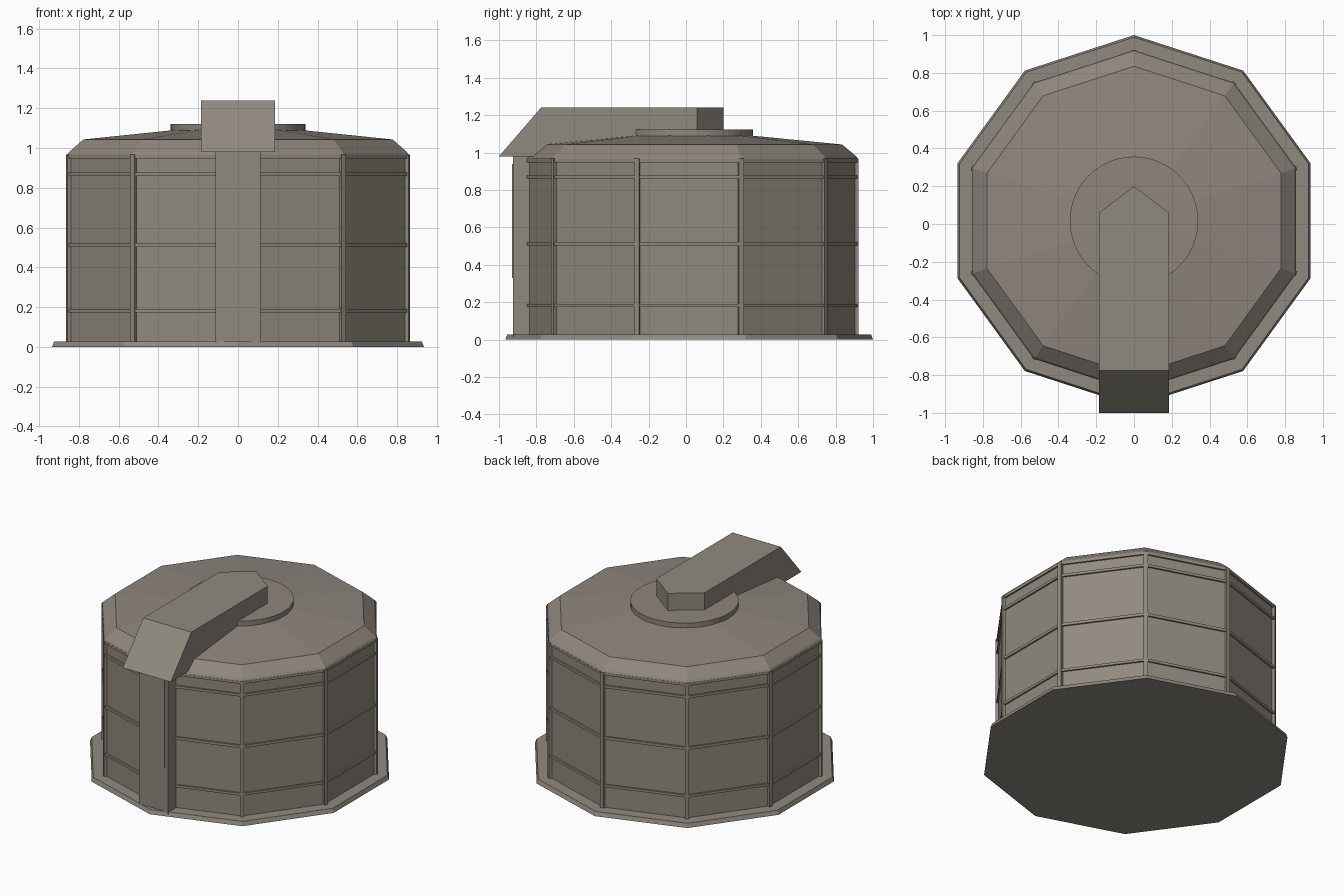
import bpy, bmesh, math

if "Cube" in bpy.data.objects:
    bpy.data.objects.remove(bpy.data.objects["Cube"])

CY = 0.017   # centre of the ten-sided tank


def material(name, rgb):
    m = bpy.data.materials.new(name)
    m.diffuse_color = (*rgb, 1)
    m.use_nodes = True
    m.node_tree.nodes["Principled BSDF"].inputs["Base Color"].default_value = m.diffuse_color
    return m


METAL = material("warm grey metal", (0.280, 0.254, 0.212))
ROOF = material("roof grey", (0.272, 0.240, 0.207))


def make(name, verts, faces, mat):
    me = bpy.data.meshes.new(name)
    me.from_pydata(verts, [], faces)
    bm = bmesh.new()
    bm.from_mesh(me)
    bmesh.ops.recalc_face_normals(bm, faces=bm.faces)
    bm.to_mesh(me)
    bm.free()
    me.materials.append(mat)
    ob = bpy.data.objects.new(name, me)
    bpy.context.collection.objects.link(ob)
    return ob


def lathe(name, profile, mat, n=10):
    """Capped n-sided solid from (radius, z) pairs, one corner on +y."""
    verts = [(r * math.sin(i * math.tau / n), CY + r * math.cos(i * math.tau / n), z)
             for r, z in profile for i in range(n)]
    faces = [(k * n + i, k * n + (i + 1) % n, (k + 1) * n + (i + 1) % n, (k + 1) * n + i)
             for k in range(len(profile) - 1) for i in range(n)]
    faces += [tuple(range(n)), tuple(range(len(verts) - n, len(verts)))]
    return make(name, verts, faces, mat)


def extrude(name, bottom, top, mat):
    n = len(bottom)
    faces = [(i, (i + 1) % n, n + (i + 1) % n, n + i) for i in range(n)]
    faces += [tuple(range(n)), tuple(range(n, 2 * n))]
    return make(name, bottom + top, faces, mat)


def box(name, x0, x1, y0, y1, z0, z1, mat):
    ring = [(x0, y0), (x1, y0), (x1, y1), (x0, y1)]
    return extrude(name, [(x, y, z0) for x, y in ring], [(x, y, z1) for x, y in ring], mat)


# Base plate, wall and roof
lathe("base_plate", [(0.983, 0), (0.972, 0.028)], METAL)
lathe("tank_wall", [(0.891, 0.02), (0.891, 0.96)], METAL)
lathe("roof", [(0.903, 0.965), (0.893, 0.98), (0.818, 1.043), (0.34, 1.09)], ROOF)
lathe("roof_disc", [(0.34, 1.08), (0.34, 1.122)], ROOF, 48)

# Horizontal bands
for z0, z1 in ((0.173, 0.19), (0.503, 0.522), (0.86, 0.878), (0.948, 0.967)):
    lathe("wall_band", [(0.903, z0), (0.903, z1)], METAL)

# Corner posts
for i in range(10):
    post = box("corner_post", -0.013, 0.013, 0.865, 0.905, 0.02, 0.967, METAL)
    post.location = (0, CY, 0)
    post.rotation_euler = (0, 0, i * math.tau / 10)

# Front chute with its raised cover
box("front_chute", -0.112, 0.112, -0.925, -0.80, 0.002, 0.985, METAL)
box("chute_cover", -0.105, 0.086, -0.930, -0.92, 0.33, 0.94, METAL)

# Roof hood: sloped outer end, pointed inner end
W = 0.185
extrude("roof_hood",
        [(-W, -1, 0.98), (W, -1, 0.98), (W, 0.06, 0.98), (0, 0.2, 0.98), (-W, 0.06, 0.98)],
        [(-W, -0.775, 1.24), (W, -0.775, 1.24), (W, 0.06, 1.24), (0, 0.2, 1.24), (-W, 0.06, 1.24)],
        METAL)
